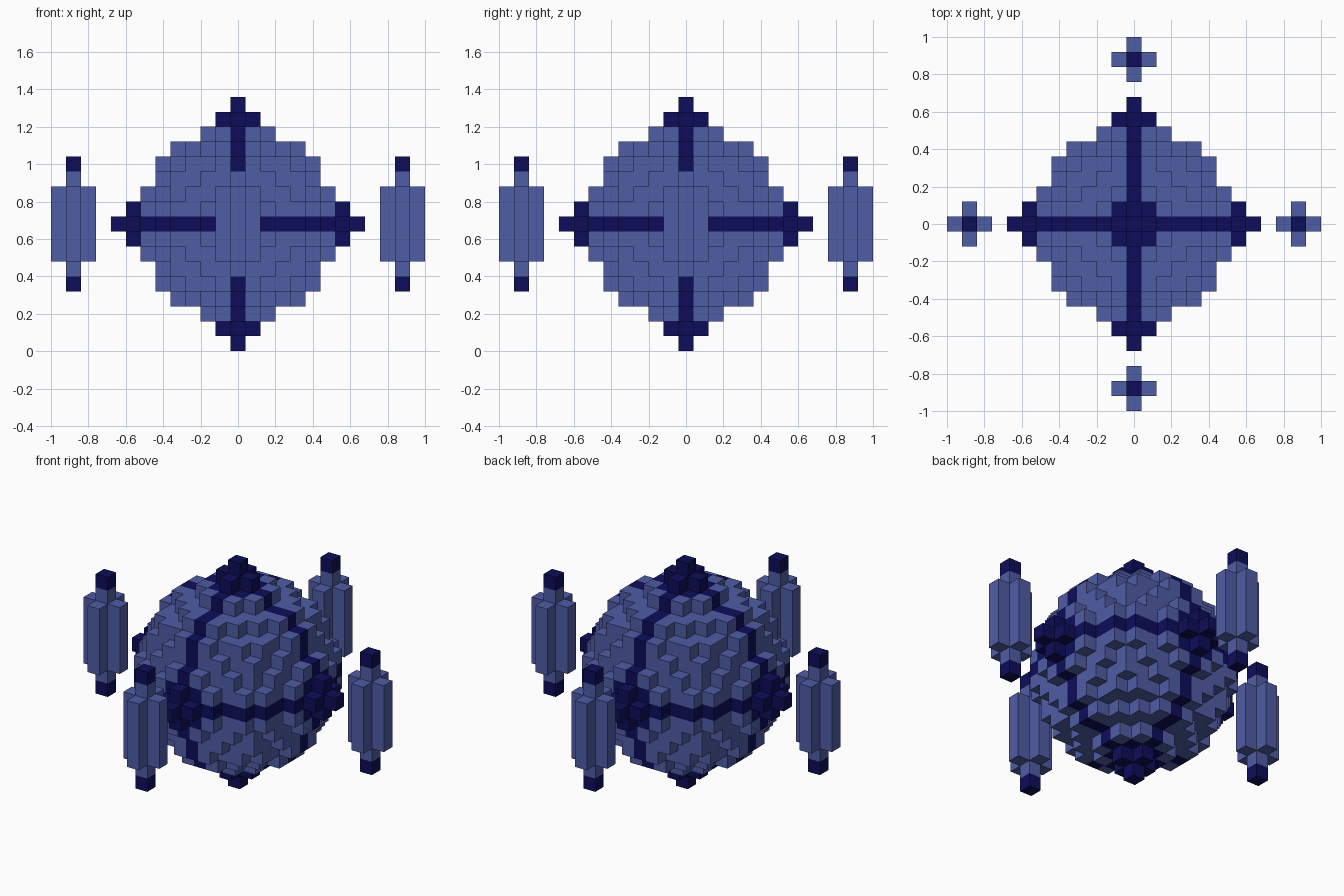
import bpy, bmesh
from mathutils import Vector

if "Cube" in bpy.data.objects:
    bpy.data.objects.remove(bpy.data.objects["Cube"])

V = 0.08          # edge length of one block
MID = 0.68        # height of the sphere centre
R2 = 42.25        # squared sphere radius in blocks
R = range(-8, 9)


def material(name, color):
    m = bpy.data.materials.new(name)
    m.diffuse_color = (*color, 1)
    m.use_nodes = True
    m.node_tree.nodes["Principled BSDF"].inputs["Base Color"].default_value = m.diffuse_color
    return m


MATS = [material("slate blue", (0.078, 0.109, 0.376)),
        material("dark navy", (0.004, 0.004, 0.102))]

# corner order of each outward block face
DIRS = [Vector(d) for d in ((1, 0, 0), (-1, 0, 0), (0, 1, 0),
                            (0, -1, 0), (0, 0, 1), (0, 0, -1))]


def build(name, cells, solid):
    """Mesh the exposed faces of cells {(i, j, k): material index}."""
    bm = bmesh.new()
    verts = {}

    def vert(p):
        key = tuple(round(c * 2) for c in p)
        if key not in verts:
            verts[key] = bm.verts.new((p.x * V, p.y * V, p.z * V + MID))
        return verts[key]

    for cell, mat in cells.items():
        c = Vector(cell)
        for d in DIRS:
            if tuple(int(a) for a in c + d) in solid:
                continue
            u = Vector((d.y, d.z, d.x))
            w = d.cross(u)
            corners = [c + (d + u * a + w * b) / 2
                       for a, b in ((-1, -1), (1, -1), (1, 1), (-1, 1))]
            quad = [vert(p) for p in corners]
            try:
                f = bm.faces.new(quad)
            except ValueError:
                continue
            f.material_index = mat
    me = bpy.data.meshes.new(name)
    bm.to_mesh(me)
    bm.free()
    for m in MATS:
        me.materials.append(m)
    bpy.context.collection.objects.link(bpy.data.objects.new(name, me))


# stepped sphere: three dark rings, dark square patch under each spike
def sphere_mat(i, j, k):
    a = sorted((abs(i), abs(j), abs(k)))
    return 1 if a[0] == 0 or (a[1] <= 1 and a[2] >= 6) else 0


sphere = {(i, j, k): sphere_mat(i, j, k) for i in R for j in R for k in R
          if i * i + j * j + k * k <= R2}

# dark spikes: a cross of blocks with a single tip
spikes = []
for d in DIRS:
    base = d * 7
    parts = [base, d * 8] + [base + e for e in DIRS if e.dot(d) == 0]
    spikes.append({tuple(int(a) for a in p): 1 for p in parts})

solid = set(sphere)
for s in spikes:
    solid |= set(s)

build("stepped_sphere", sphere, solid)
for side, s in zip(("right", "left", "back", "front", "top", "bottom"), spikes):
    build("spike_" + side, s, solid)

# four free-standing pylons: cross section, narrow core, dark ends
for side, (x, y) in {"right": (11, 0), "left": (-11, 0),
                     "back": (0, 11), "front": (0, -11)}.items():
    pylon = {(x, y, k): int(abs(k) == 4) for k in range(-4, 5)}
    for k in range(-2, 3):
        for dx, dy in ((1, 0), (-1, 0), (0, 1), (0, -1)):
            pylon[(x + dx, y + dy, k)] = 0
    build("pylon_" + side, pylon, set(pylon))
